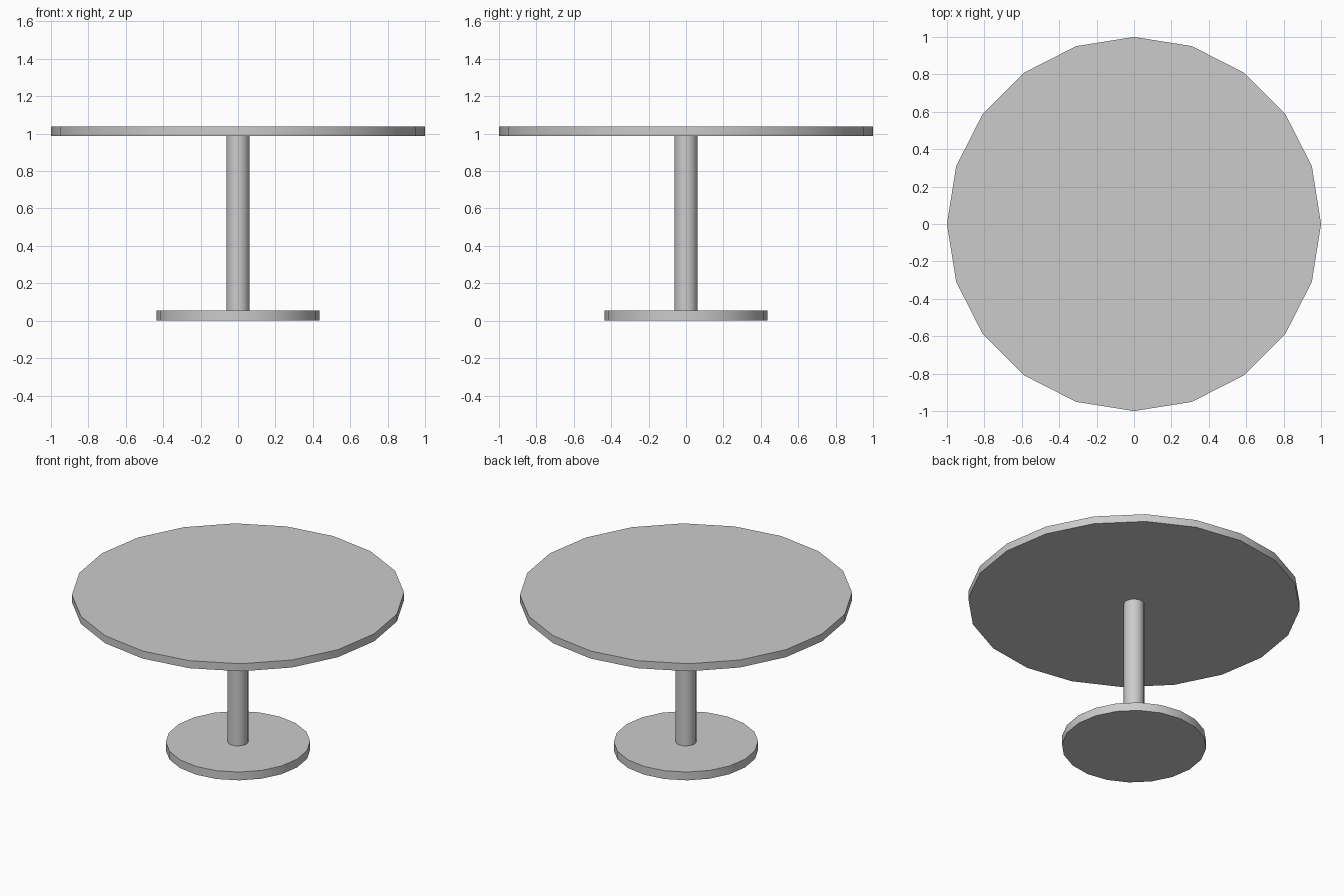
import bpy
import math

if "Cube" in bpy.data.objects:
    bpy.data.objects.remove(bpy.data.objects["Cube"])

SIDES = 20


def disc(name, radius, z0, z1):
    bpy.ops.mesh.primitive_cylinder_add(
        vertices=SIDES, radius=radius, depth=z1 - z0, location=(0, 0, (z0 + z1) / 2))
    ob = bpy.context.object
    ob.name = name
    bpy.ops.object.shade_smooth_by_angle(angle=math.radians(30))
    return ob


# Round foot, central column and table top
disc("base", 0.435, 0.0, 0.055)
disc("column", 0.062, 0.055, 0.988)
disc("table_top", 1.0, 0.988, 1.038)
